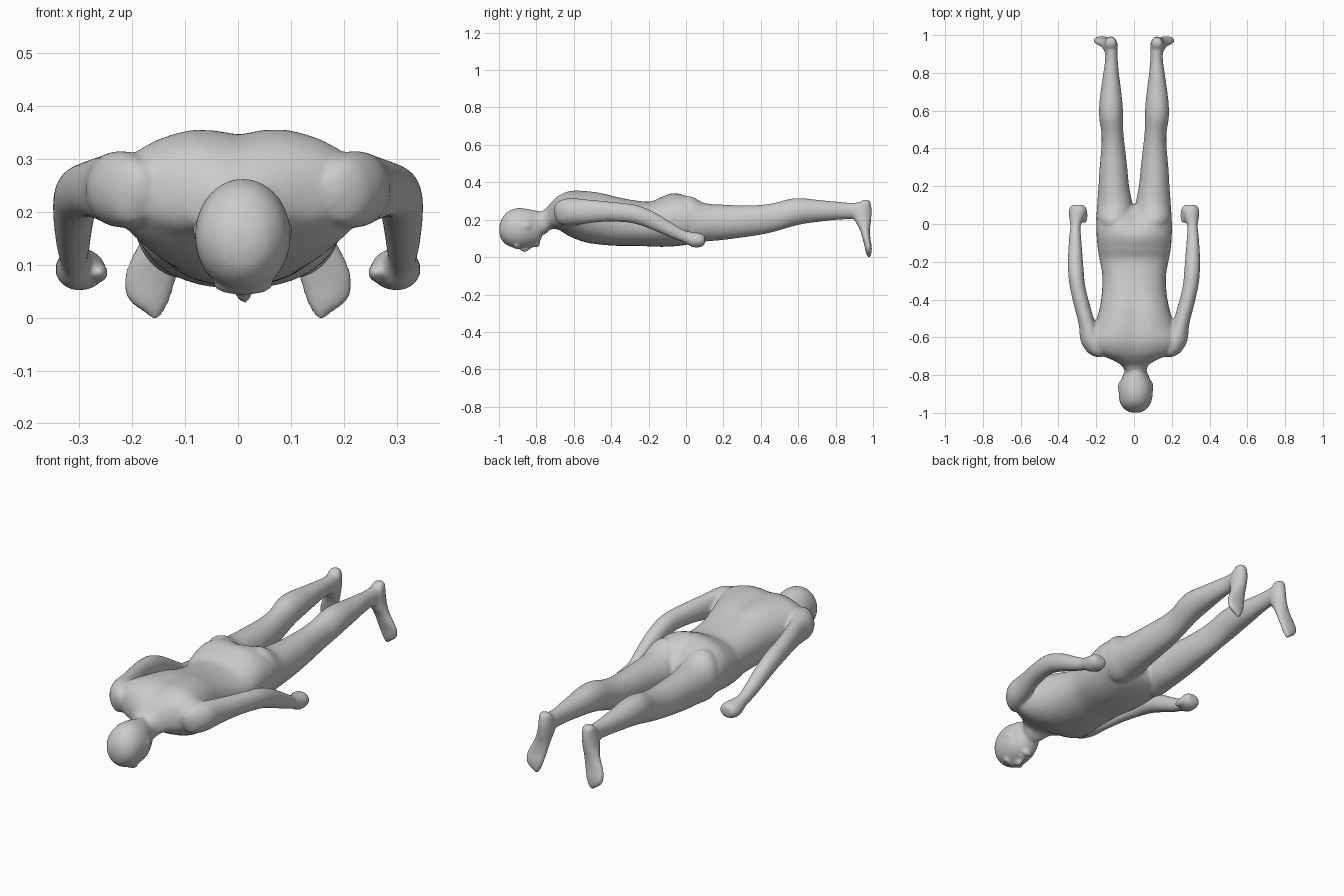
import bpy, bmesh, math
from mathutils import Vector, Matrix

bm = bmesh.new()


def spline(pts, steps=5):
    """Catmull-Rom interpolation of the stations."""
    out = []
    for i in range(len(pts) - 1):
        p0, p1, p2 = pts[max(i - 1, 0)], pts[i], pts[i + 1]
        p3 = pts[min(i + 2, len(pts) - 1)]
        for s in range(steps):
            t = s / steps
            out.append([0.5 * (2 * b + (c - a) * t + (2 * a - 5 * b + 4 * c - d) * t * t
                               + (3 * b - a - 3 * c + d) * t ** 3)
                        for a, b, c, d in zip(p0, p1, p2, p3)])
    return out + [list(pts[-1])]


def loft(stations, axis='Y', side=1, n=36, power=1.0, groove=None):
    """Stations: position on axis, then low/high of the two other directions."""
    rings = []
    for p, a0, a1, b0, b1 in spline(stations):
        ring = []
        for k in range(n):
            t = 2 * math.pi * k / n
            c, s = math.cos(t), math.sin(t)
            c = math.copysign(abs(c) ** power, c)
            s = math.copysign(abs(s) ** power, s)
            a = (a0 + a1) / 2 + (a1 - a0) / 2 * c
            b = (b0 + b1) / 2 + (b1 - b0) / 2 * s
            if groove and s > 0:
                b -= groove(p) * math.exp(-(a / 0.05) ** 2) * s
            ring.append(bm.verts.new((side * a, p, b) if axis == 'Y' else (side * a, b, p)))
        rings.append(ring)
    faces = [bm.faces.new(rings[0]), bm.faces.new(rings[-1][::-1])]
    for r, q in zip(rings, rings[1:]):
        for k in range(n):
            j = (k + 1) % n
            faces.append(bm.faces.new((r[k], q[k], q[j], r[j])))
    bmesh.ops.recalc_face_normals(bm, faces=faces)


def blob(center, radii, tilt=0.0):
    m = Matrix.Translation(Vector(center)) @ Matrix.Rotation(tilt, 4, 'X') @ Matrix.Diagonal((*radii, 1))
    bmesh.ops.create_uvsphere(bm, u_segments=20, v_segments=12, radius=1, matrix=m)


# Torso with spine hollow and buttock cleft
def back_groove(y):
    return 0.018 * math.exp(-((y + 0.55) / 0.2) ** 2) + 0.035 * math.exp(-((y - 0.06) / 0.08) ** 2)


loft([(-0.79, -0.045, 0.065, 0.12, 0.24), (-0.75, -0.065, 0.075, 0.125, 0.265),
      (-0.72, -0.115, 0.12, 0.15, 0.30), (-0.68, -0.20, 0.205, 0.145, 0.335),
      (-0.62, -0.235, 0.24, 0.11, 0.36), (-0.54, -0.21, 0.215, 0.08, 0.362),
      (-0.45, -0.183, 0.188, 0.066, 0.35), (-0.36, -0.17, 0.172, 0.06, 0.325),
      (-0.27, -0.168, 0.17, 0.06, 0.305), (-0.19, -0.182, 0.184, 0.057, 0.298),
      (-0.13, -0.192, 0.195, 0.055, 0.322), (-0.06, -0.198, 0.20, 0.058, 0.345),
      (0.02, -0.198, 0.20, 0.07, 0.33), (0.08, -0.17, 0.175, 0.10, 0.28),
      (0.10, -0.10, 0.10, 0.14, 0.23)], power=0.9, groove=back_groove)

# Head, face down
loft([(-0.998, -0.015, 0.03, 0.13, 0.165), (-0.985, -0.045, 0.06, 0.09, 0.205),
      (-0.95, -0.073, 0.088, 0.06, 0.245), (-0.90, -0.081, 0.099, 0.048, 0.262),
      (-0.85, -0.078, 0.096, 0.053, 0.258), (-0.81, -0.062, 0.08, 0.062, 0.25),
      (-0.785, -0.052, 0.07, 0.08, 0.245), (-0.765, -0.04, 0.06, 0.12, 0.24)])
blob((0.011, -0.86, 0.05), (0.015, 0.03, 0.022), 0.25)      # nose
blob((0.010, -0.905, 0.062), (0.058, 0.018, 0.02))          # brow
blob((0.010, -0.80, 0.072), (0.028, 0.02, 0.02))            # chin
blob((0.010, -0.828, 0.060), (0.026, 0.01, 0.012))          # lips

for side in (-1, 1):
    # Ear
    blob((0.009 + side * 0.084, -0.86, 0.165), (0.01, 0.027, 0.018))
    # Arm hanging along the body
    loft([(-0.705, 0.17, 0.20, 0.23, 0.27), (-0.68, 0.15, 0.245, 0.18, 0.30),
          (-0.62, 0.155, 0.282, 0.17, 0.315), (-0.53, 0.202, 0.293, 0.18, 0.308),
          (-0.43, 0.233, 0.318, 0.19, 0.298), (-0.33, 0.258, 0.34, 0.187, 0.288),
          (-0.25, 0.266, 0.349, 0.172, 0.274), (-0.16, 0.273, 0.349, 0.138, 0.235),
          (-0.07, 0.28, 0.343, 0.10, 0.18), (-0.01, 0.282, 0.337, 0.078, 0.145),
          (0.03, 0.265, 0.343, 0.055, 0.135), (0.07, 0.25, 0.345, 0.052, 0.13),
          (0.095, 0.26, 0.335, 0.062, 0.12), (0.102, 0.28, 0.315, 0.08, 0.105)], side=side)
    # Thumb
    blob((side * 0.262, 0.045, 0.085), (0.017, 0.042, 0.018))
    # Leg
    loft([(-0.06, 0.04, 0.17, 0.10, 0.30), (0.02, 0.012, 0.197, 0.075, 0.325),
          (0.10, 0.008, 0.195, 0.083, 0.289), (0.20, 0.026, 0.188, 0.092, 0.280),
          (0.30, 0.036, 0.182, 0.105, 0.277), (0.40, 0.047, 0.173, 0.12, 0.279),
          (0.48, 0.056, 0.172, 0.138, 0.291), (0.56, 0.058, 0.184, 0.162, 0.312),
          (0.63, 0.06, 0.184, 0.178, 0.314), (0.72, 0.07, 0.174, 0.19, 0.304),
          (0.80, 0.08, 0.162, 0.199, 0.297), (0.87, 0.086, 0.153, 0.203, 0.291),
          (0.93, 0.088, 0.153, 0.205, 0.292), (0.96, 0.10, 0.145, 0.22, 0.285)], side=side)
    # Foot, toes pointing down
    loft([(0.306, 0.112, 0.135, 0.95, 0.97), (0.295, 0.095, 0.15, 0.93, 0.985),
          (0.25, 0.086, 0.158, 0.885, 0.993), (0.20, 0.09, 0.166, 0.90, 0.99),
          (0.15, 0.10, 0.183, 0.928, 0.984), (0.10, 0.11, 0.208, 0.944, 0.986),
          (0.06, 0.12, 0.216, 0.954, 0.993), (0.03, 0.13, 0.205, 0.96, 0.993),
          (0.012, 0.14, 0.18, 0.966, 0.99), (-0.002, 0.148, 0.165, 0.972, 0.984)],
         axis='Z', side=side)

# Fuse the parts into one smooth skin
mesh = bpy.data.meshes.new("human_body")
bm.to_mesh(mesh)
bm.free()
body = bpy.data.objects.new("human_body", mesh)
bpy.context.collection.objects.link(body)
fuse = body.modifiers.new("fuse", 'REMESH')
fuse.mode = 'VOXEL'
fuse.voxel_size = 0.007
fuse.use_smooth_shade = True
soft = body.modifiers.new("soften", 'SMOOTH')
soft.factor = 0.5
soft.iterations = 6
